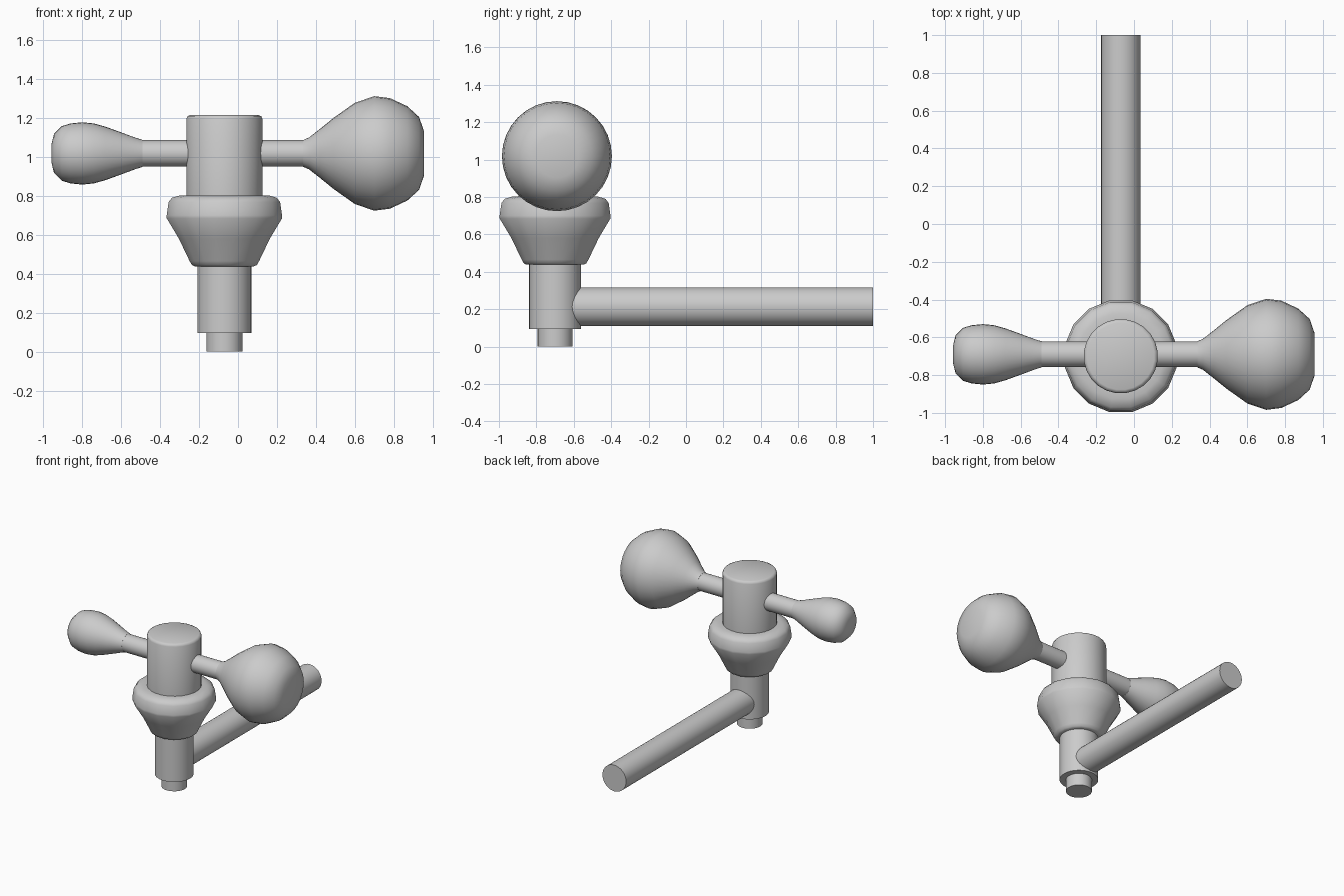
import bpy, bmesh, math
from mathutils import Matrix, Vector

if "Cube" in bpy.data.objects:
    bpy.data.objects.remove(bpy.data.objects["Cube"])

AX, AY = -0.07, -0.70          # vertical axis of the valve body


def lathe(name, profile, sides, matrix, angle=35, twist=0.0):
    """Revolve (radius, height) points round local z and close both ends."""
    bm = bmesh.new()
    rings = []
    for r, h in profile:
        ring = []
        for i in range(sides):
            a = 2 * math.pi * (i + twist) / sides
            ring.append(bm.verts.new(matrix @ Vector((r * math.cos(a), r * math.sin(a), h))))
        rings.append(ring)
    for lo, hi in zip(rings, rings[1:]):
        for i in range(sides):
            j = (i + 1) % sides
            bm.faces.new((lo[i], lo[j], hi[j], hi[i]))
    bm.faces.new(rings[0][::-1])
    bm.faces.new(rings[-1])
    bmesh.ops.recalc_face_normals(bm, faces=bm.faces[:])
    mesh = bpy.data.meshes.new(name)
    bm.to_mesh(mesh)
    bm.free()
    obj = bpy.data.objects.new(name, mesh)
    bpy.context.collection.objects.link(obj)
    bpy.ops.object.select_all(action='DESELECT')
    obj.select_set(True)
    bpy.context.view_layer.objects.active = obj
    bpy.ops.object.shade_smooth_by_angle(angle=math.radians(angle))
    return obj


upright = Matrix.Translation((AX, AY, 0))
along_x = Matrix.Translation((0, -0.69, 1.018)) @ Matrix.Rotation(math.pi / 2, 4, 'Y')
along_y = Matrix.Translation((AX, 0, 0.213)) @ Matrix.Rotation(-math.pi / 2, 4, 'X')

# stepped stem: narrow foot and wider post
lathe("foot", [(0.093, 0), (0.093, 0.12)], 32, upright)
lathe("stem", [(0.139, 0.095), (0.139, 0.46)], 32, upright)

# flared collar with rounded rim
lathe("collar", [(0.155, 0.438), (0.17, 0.445), (0.182, 0.465), (0.238, 0.58),
                 (0.302, 0.685), (0.302, 0.70), (0.292, 0.768), (0.275, 0.79),
                 (0.23, 0.803), (0.19, 0.803)], 16, upright, 50, 0.5)

# round cap with softened top edge
lathe("cap", [(0.197, 0.79), (0.197, 1.195), (0.191, 1.209), (0.178, 1.215)],
      24, upright, 50, 0.5)

# cross bar with a small grip on the left and a large knob on the right
lathe("cross_bar", [(0.068, -0.51), (0.068, 0.35)], 32, along_x)
lathe("small_grip", [(0.05, -0.957), (0.10, -0.945), (0.14, -0.905), (0.154, -0.86),
                     (0.16, -0.80), (0.154, -0.74), (0.137, -0.68), (0.108, -0.60),
                     (0.082, -0.53), (0.069, -0.49)], 32, along_x, 60)
lathe("large_knob", [(0.069, 0.335), (0.082, 0.365), (0.125, 0.42), (0.182, 0.49),
                     (0.26, 0.60), (0.294, 0.70), (0.284, 0.78), (0.242, 0.87),
                     (0.187, 0.93), (0.115, 0.955)], 32, along_x, 60)

# horizontal pipe running to the back
lathe("pipe", [(0.104, -0.66), (0.104, 1.0)], 32, along_y)
